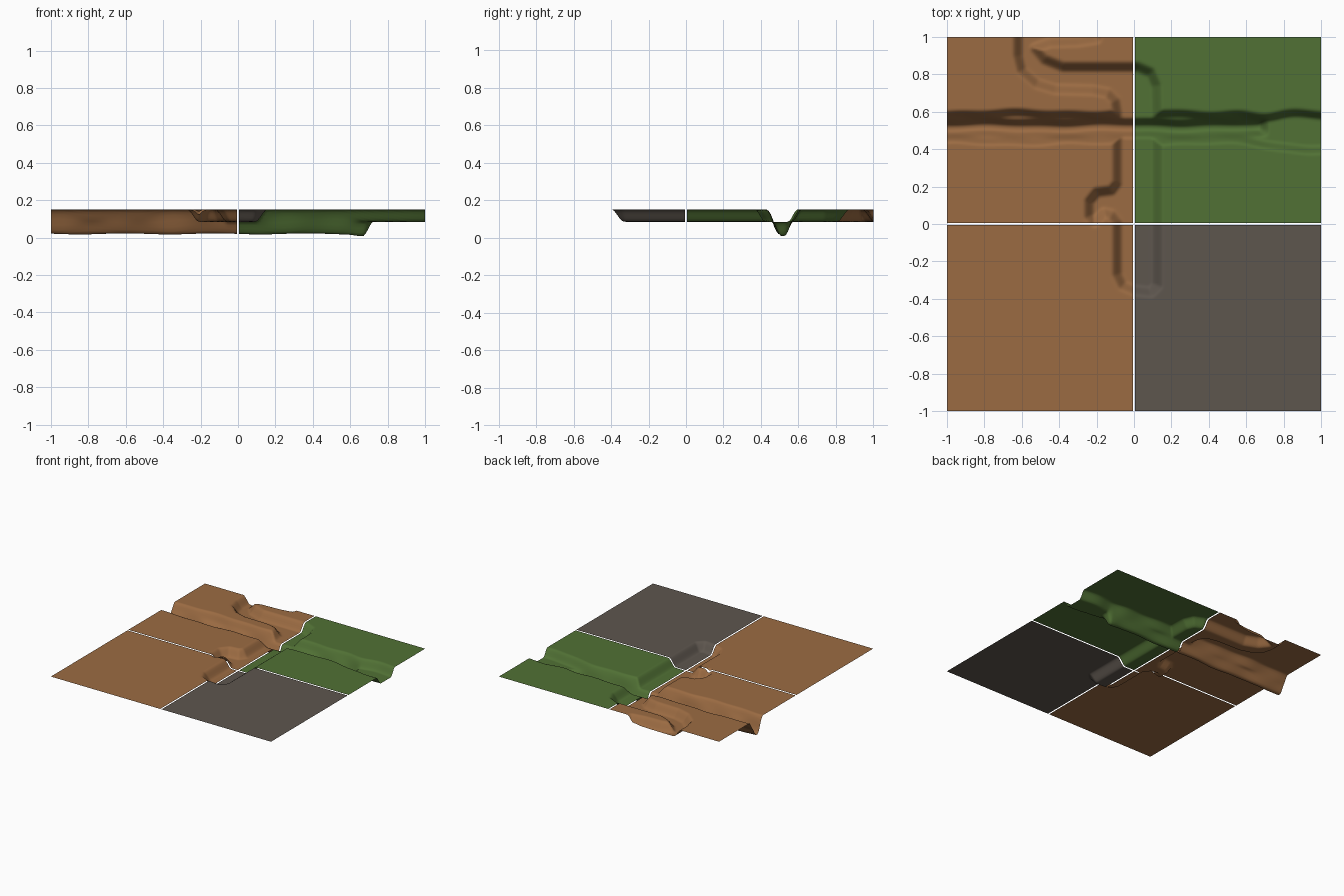
import bpy
import math

if "Cube" in bpy.data.objects:
    bpy.data.objects.remove(bpy.data.objects["Cube"])

TOP, SHELF, BED = 0.15, 0.065, 0.072   # ground level, shallow drop, extra river drop
CELLS = 100                            # grid cells along one tile
GAP = 0.006

# Bank line of the shallow winding ditch (mid-slope)
DITCH = [(0.09, -0.365), (0.0, -0.355), (-0.06, -0.33), (-0.09, -0.27), (-0.09, 0.01),
         (-0.12, 0.05), (-0.16, 0.06), (-0.19, 0.03), (-0.21, 0.01), (-0.24, 0.04),
         (-0.24, 0.12), (-0.20, 0.17), (-0.12, 0.18), (-0.09, 0.22), (-0.09, 0.60),
         (-0.10, 0.66), (-0.14, 0.70), (-0.22, 0.715), (-0.42, 0.72), (-0.52, 0.75),
         (-0.60, 0.82), (-0.62, 0.90), (-0.62, 1.1), (-0.19, 1.1), (-0.20, 0.99),
         (-0.30, 0.975), (-0.45, 0.97), (-0.53, 0.94), (-0.48, 0.88), (-0.38, 0.84),
         (0.02, 0.84), (0.09, 0.81), (0.12, 0.74), (0.125, 0.5), (0.125, -0.33)]


def material(name, rgb):
    m = bpy.data.materials.new(name)
    m.diffuse_color = (*rgb, 1)
    m.use_nodes = True
    m.node_tree.nodes["Principled BSDF"].inputs["Base Color"].default_value = m.diffuse_color
    return m


def step(a, b, t):
    t = max(0.0, min(1.0, (t - a) / (b - a)))
    return t * t * (3 - 2 * t)


def inside_distance(x, y, poly):
    """Distance to the outline, positive inside."""
    best, inside = 9.0, False
    for (ax, ay), (bx, by) in zip(poly, poly[1:] + poly[:1]):
        dx, dy = bx - ax, by - ay
        t = max(0, min(1, ((x - ax) * dx + (y - ay) * dy) / (dx * dx + dy * dy)))
        best = min(best, math.hypot(x - ax - t * dx, y - ay - t * dy))
        if (ay > y) != (by > y) and x < ax + (y - ay) / dy * dx:
            inside = not inside
    return best if inside else -best


def wobble(x, k):
    return 0.006 * (math.sin(9 * x + k) + 0.6 * math.sin(21 * x + 2.3 * k))


def height(x, y):
    # shallow ditch joined with the river's upper banks
    ditch = -1.0
    if -0.75 < x < 0.25 and y > -0.5:
        ditch = inside_distance(x, y, DITCH)
    north = 0.585 + wobble(x, 1) - 0.02 * math.exp(-((x - 0.7) / 0.1) ** 2)
    south = 0.45 + wobble(x, 4) - 0.05 * step(0.55, 0.95, x)
    river = min(north - y, y - south)
    shallow = max(step(-0.033, 0.033, ditch), step(-0.03, 0.025, river))
    # deep river bed, ending before the east edge
    mid = 0.512 + wobble(x, 2.5) * 0.7
    deep = (1 - step(0.008, 0.058, abs(y - mid))) * (1 - step(0.67, 0.725, x))
    ripple = 0.9 + 0.04 * math.sin(13 * x) + 0.13 * math.exp(-((x - 0.66) / 0.05) ** 2)
    return max(0.0, TOP - SHELF * shallow - BED * deep * ripple)


def tile(name, x0, y0, mat):
    size = 1 - GAP
    verts = []
    for j in range(CELLS + 1):
        for i in range(CELLS + 1):
            x, y = x0 + size * i / CELLS, y0 + size * j / CELLS
            verts.append((x, y, height(x, y)))
    n = CELLS + 1
    faces = [(j * n + i, j * n + i + 1, (j + 1) * n + i + 1, (j + 1) * n + i)
             for j in range(CELLS) for i in range(CELLS)]
    me = bpy.data.meshes.new(name)
    me.from_pydata(verts, [], faces)
    me.materials.append(mat)
    me.shade_smooth()
    ob = bpy.data.objects.new(name, me)
    bpy.context.collection.objects.link(ob)


dirt = material("dirt_brown", (0.33, 0.148, 0.055))
grass = material("grass_green", (0.082, 0.165, 0.035))
stone = material("stone_gray", (0.11, 0.092, 0.076))

# Four ground tiles, with a thin gap between them
tile("dirt_tile_back", -1, GAP, dirt)
tile("dirt_tile_front", -1, -1, dirt)
tile("grass_tile", GAP, GAP, grass)
tile("stone_tile", GAP, -1, stone)
